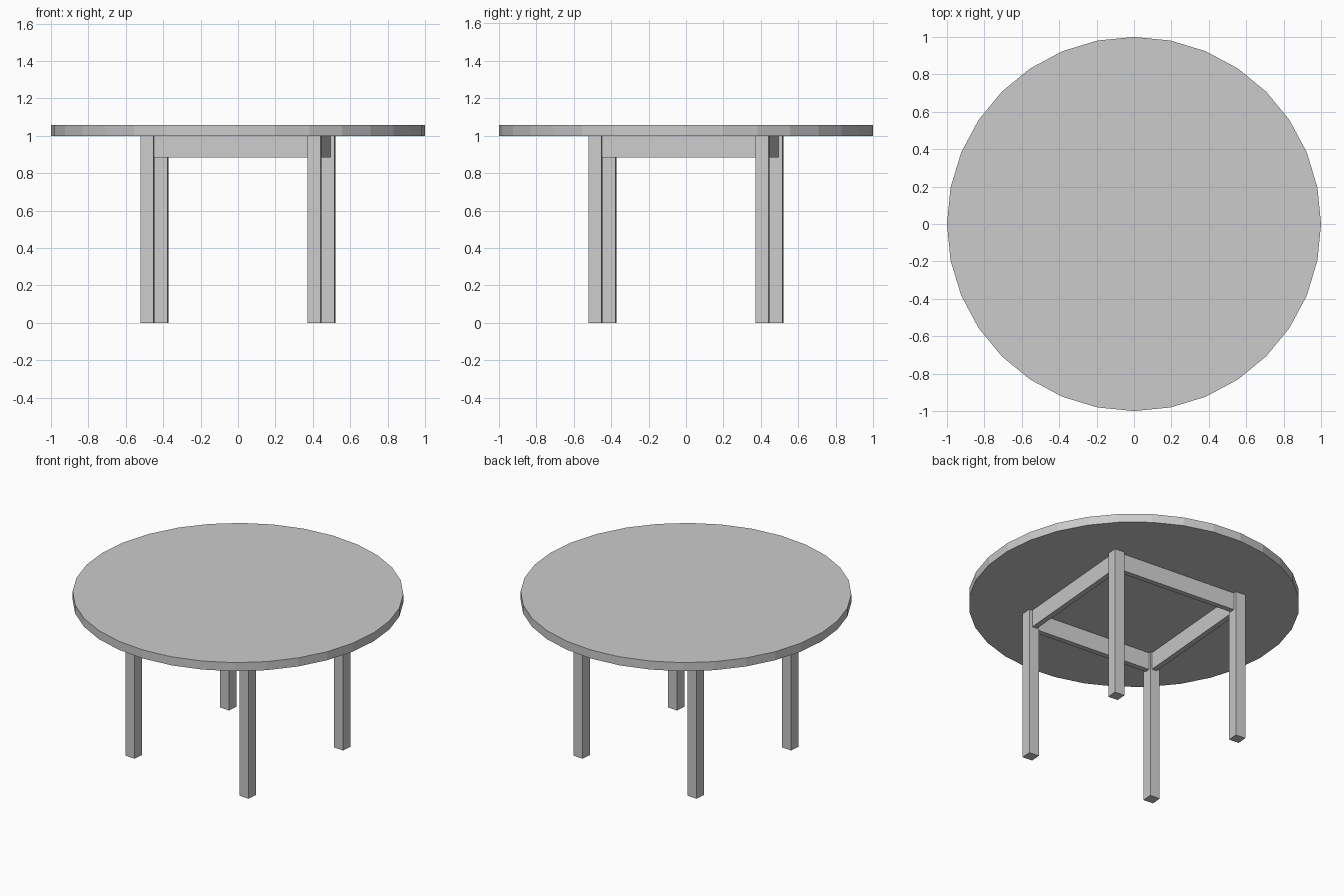
import bpy
import math
from mathutils import Matrix, Vector

cube = bpy.data.objects.get("Cube")
if cube:
    bpy.data.objects.remove(cube, do_unlink=True)

# Single plain grey finish
grey = bpy.data.materials.new("plain_grey")
grey.use_nodes = True
colour = (0.6, 0.6, 0.6, 1.0)
grey.diffuse_color = colour
grey.node_tree.nodes["Principled BSDF"].inputs["Base Color"].default_value = colour

TOP_Z, TOP_THICK = 1.0, 0.057
LEG_W, LEG_POS = 0.07, 0.448
APRON_H, APRON_T, APRON_OUT = 0.115, 0.035, 0.461
TURN = math.radians(-4.7)    # the base is turned slightly under the top


def box(name, centre, size, angle):
    """Box placed in the base's own frame, then turned about z."""
    spin = Matrix.Rotation(angle, 4, 'Z')
    bpy.ops.mesh.primitive_cube_add(size=1)
    ob = bpy.context.object
    ob.name = name
    ob.data.transform(Matrix.Diagonal((*size, 1)))
    ob.location = spin @ Vector(centre)
    ob.rotation_euler.z = angle
    ob.data.materials.append(grey)
    return ob


# Round table top
bpy.ops.mesh.primitive_cylinder_add(vertices=32, radius=1, depth=TOP_THICK,
                                    location=(0, 0, TOP_Z + TOP_THICK / 2))
top = bpy.context.object
top.name = "table_top"
top.data.materials.append(grey)

# Four square legs, each with the apron rail running to the next leg
sides = ("front", "right", "back", "left")
corners = ("front_left", "front_right", "back_right", "back_left")
rail_len = 2 * LEG_POS - LEG_W
for i in range(4):
    angle = TURN + i * math.pi / 2
    # +x is the model's left, so the walk goes front, left, back, right
    side = sides[-i % 4]
    corner = corners[-i % 4]
    box(corner + "_leg", (LEG_POS, -LEG_POS, TOP_Z / 2),
        (LEG_W, LEG_W, TOP_Z), angle)
    box(side + "_apron", (0, -APRON_OUT + APRON_T / 2, TOP_Z - APRON_H / 2),
        (rail_len, APRON_T, APRON_H), angle)
